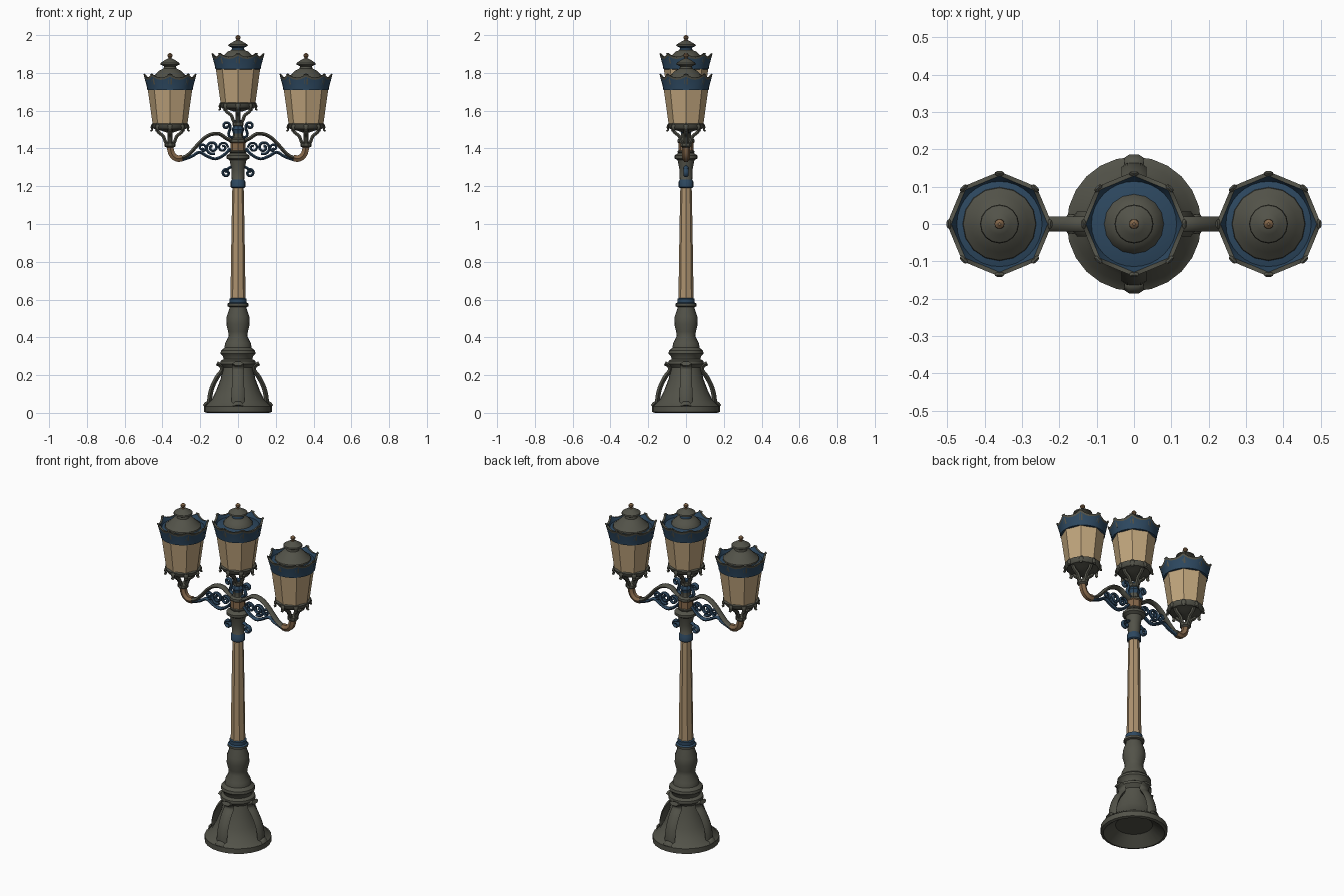
import bpy, bmesh
from math import sin, cos, pi, radians
from mathutils import Vector, Matrix

cube = bpy.data.objects.get("Cube")
if cube:
    bpy.data.objects.remove(cube, do_unlink=True)


def material(name, rgb):
    m = bpy.data.materials.new(name)
    m.use_nodes = True
    m.diffuse_color = (*rgb, 1)
    node = next(n for n in m.node_tree.nodes if n.type == 'BSDF_PRINCIPLED')
    node.inputs["Base Color"].default_value = (*rgb, 1)
    node.inputs["Roughness"].default_value = 0.7
    return m


MATS = {
    'g': material("dark_iron", (0.085, 0.085, 0.066)),
    'b': material("blue_paint", (0.026, 0.064, 0.115)),
    't': material("tan_column", (0.42, 0.29, 0.16)),
    'l': material("warm_glass", (0.52, 0.37, 0.2)),
    'o': material("old_copper", (0.23, 0.135, 0.068)),
}
KEYS = "gbtlo"


def finish(name, bm, loc, turn=0.0, angle=35):
    bmesh.ops.recalc_face_normals(bm, faces=bm.faces)
    me = bpy.data.meshes.new(name)
    bm.to_mesh(me)
    bm.free()
    for k in KEYS:
        me.materials.append(MATS[k])
    ob = bpy.data.objects.new(name, me)
    bpy.context.collection.objects.link(ob)
    ob.matrix_world = Matrix.Translation(loc) @ Matrix.Rotation(turn, 4, 'Z')
    bpy.ops.object.select_all(action='DESELECT')
    ob.select_set(True)
    bpy.context.view_layer.objects.active = ob
    bpy.ops.object.shade_smooth_by_angle(angle=radians(angle))
    return ob


def lathe(name, prof, mats, n=16, loc=(0, 0, 0), wave=None, angle=35):
    """Turn an (r, z) profile; mats holds one letter, or one per span."""
    bm = bmesh.new()
    rings = []
    for j, (r, z) in enumerate(prof):
        ring = []
        for i in range(n):
            a = 2 * pi * i / n
            dr, dz = wave(j, a) if wave else (0, 0)
            ring.append(bm.verts.new(((r + dr) * cos(a), (r + dr) * sin(a), z + dz)))
        rings.append(ring)
    for j in range(len(prof) - 1):
        key = mats[min(j, len(mats) - 1)]
        for i in range(n):
            k = (i + 1) % n
            f = bm.faces.new((rings[j][i], rings[j][k], rings[j + 1][k], rings[j + 1][i]))
            f.material_index = KEYS.index(key)
    for ring, key in ((rings[0], mats[0]), (rings[-1], mats[-1])):
        f = bm.faces.new(ring)
        f.material_index = KEYS.index(key)
    return finish(name, bm, loc, angle=angle)


def smooth_path(pts, steps=4):
    """Catmull-Rom through the points."""
    p = [Vector(q) for q in pts]
    p = [2 * p[0] - p[1]] + p + [2 * p[-1] - p[-2]]
    out = []
    for a, b, c, d in zip(p, p[1:], p[2:], p[3:]):
        for s in range(steps):
            t = s / steps
            out.append(0.5 * (2 * b + (c - a) * t + (2 * a - 5 * b + 4 * c - d) * t * t
                              + (3 * b - a - 3 * c + d) * t ** 3))
    return out + [p[-2]]


def strap(name, pts, mat, width, thick, turn=0.0, loc=(0, 0, 0), taper=1.0, sides=6):
    """Sweep an oval bar along an (r, z) path in the plane facing angle turn."""
    path = smooth_path(pts)
    bm = bmesh.new()
    rings = []
    last = len(path) - 1
    for i, p in enumerate(path):
        t = (path[min(i + 1, last)] - path[max(i - 1, 0)]).normalized()
        s = 1 + (taper - 1) * i / last
        ring = []
        for k in range(sides):
            a = 2 * pi * (k + 0.5) / sides
            o = thick * s * cos(a)
            ring.append(bm.verts.new((p.x - t.y * o, width * s * sin(a), p.y + t.x * o)))
        rings.append(ring)
    for r0, r1 in zip(rings, rings[1:]):
        for k in range(sides):
            m = (k + 1) % sides
            bm.faces.new((r0[k], r0[m], r1[m], r1[k]))
    bm.faces.new(rings[0])
    bm.faces.new(rings[-1])
    for f in bm.faces:
        f.material_index = KEYS.index(mat)
    return finish(name, bm, loc, turn, angle=50)


def spiral(cx, cz, r0, r1, start, sweep, n=9):
    """Points of a scroll curling from radius r0 to r1."""
    out = []
    for i in range(n):
        t = i / (n - 1)
        r, a = r0 + (r1 - r0) * t, radians(start + sweep * t)
        out.append((cx + r * cos(a), cz + r * sin(a)))
    return out


# Base: hollow plinth, bell and baluster
lathe("base_plinth", [(0.1, 0.05), (0.165, 0), (0.18, 0.005), (0.18, 0.035), (0.165, 0.045),
                      (0.158, 0.055), (0.14, 0.07), (0.115, 0.12), (0.092, 0.18),
                      (0.078, 0.24), (0.095, 0.26), (0.093, 0.275), (0.076, 0.285)], "g", 24)
lathe("base_baluster", [(0.075, 0.28), (0.08, 0.3), (0.093, 0.315), (0.09, 0.33), (0.072, 0.345),
                        (0.068, 0.37), (0.05, 0.405), (0.052, 0.43), (0.062, 0.47),
                        (0.06, 0.51), (0.046, 0.55), (0.044, 0.565)], "g", 16)
lathe("base_collar", [(0.045, 0.56), (0.056, 0.565), (0.056, 0.578), (0.046, 0.584),
                      (0.046, 0.604), (0.038, 0.608)], "ggbbb", 16)
for q in range(4):
    turn = q * pi / 2
    strap("base_buttress", [(0.112, 0.262), (0.09, 0.25), (0.085, 0.225), (0.11, 0.19),
                            (0.135, 0.14), (0.148, 0.09), (0.152, 0.04)],
          'g', 0.03, 0.013, turn, taper=1.15)
    strap("buttress_toe", [(0.14, 0.045), (0.165, 0.05), (0.177, 0.035)], 'g', 0.026, 0.012, turn)

# Column shaft and capital
lathe("column_shaft", [(0.04, 0.6), (0.038, 0.75), (0.034, 1.0), (0.03, 1.2)], "t", 8, angle=20)
lathe("column_capital", [(0.032, 1.19), (0.039, 1.195), (0.039, 1.225), (0.033, 1.235),
                         (0.035, 1.29), (0.042, 1.325), (0.045, 1.338), (0.062, 1.348),
                         (0.062, 1.362), (0.042, 1.375)], "bbbggggggg", 16)
lathe("arm_hub", [(0.036, 1.37), (0.045, 1.38), (0.045, 1.385), (0.041, 1.39), (0.041, 1.43),
                  (0.046, 1.435), (0.044, 1.447), (0.03, 1.455), (0.026, 1.48), (0.034, 1.5),
                  (0.024, 1.52), (0.02, 1.55)], "gggoogggbbb", 8)

# Scrolled bracket arms, one on each side
for side, turn in (("left", 0), ("right", pi)):
    strap(side + "_arm", [(0.035, 1.44), (0.065, 1.455), (0.1, 1.477), (0.15, 1.472), (0.195, 1.44),
                          (0.235, 1.395), (0.27, 1.362), (0.31, 1.346)], 'g', 0.02, 0.011, turn)
    strap(side + "_arm_elbow", [(0.295, 1.348), (0.325, 1.348), (0.35, 1.37), (0.36, 1.41),
                                (0.36, 1.43)], 'o', 0.02, 0.02, turn)
    strap(side + "_lower_scroll", [(0.04, 1.4), (0.075, 1.365), (0.12, 1.345), (0.165, 1.36),
                                   (0.205, 1.38), (0.245, 1.358), (0.3, 1.338)],
          'b', 0.013, 0.009, turn)
    strap(side + "_large_curl", spiral(0.135, 1.405, 0.036, 0.008, 250, 560, 14),
          'b', 0.011, 0.008, turn)
    strap(side + "_inner_curl", spiral(0.08, 1.405, 0.028, 0.007, 180, -480, 12),
          'b', 0.01, 0.007, turn)
    strap(side + "_outer_curl", spiral(0.19, 1.405, 0.022, 0.006, 270, -430, 11),
          'b', 0.01, 0.007, turn)
    strap(side + "_upper_curl", [(0.025, 1.455), (0.05, 1.47), (0.042, 1.505)]
          + spiral(0.062, 1.52, 0.02, 0.007, 180, -380, 9), 'b', 0.012, 0.008, turn)
    strap(side + "_capital_curl", [(0.03, 1.305), (0.05, 1.295)]
          + spiral(0.062, 1.27, 0.022, 0.007, 110, -450, 10), 'b', 0.012, 0.008, turn)


def crown_wave(j, a):
    """Lift and flare the crown rim at its eight corners."""
    lift = (0.5 + 0.5 * cos(8 * a)) ** 2
    if j in (3, 4, 5):
        return 0.01 * lift, 0.017 * lift
    return 0, 0


def lantern(name, x, z, roof, neck):
    loc = (x, 0, z)
    # Glass and its bottom tray
    lathe(name + "_glass", [(0.088, 0), (0.092, 0.004), (0.118, 0.19)], "l", 8, loc, angle=20)
    lathe(name + "_tray", [(0.02, -0.04), (0.05, -0.03), (0.085, -0.022), (0.095, -0.01),
                           (0.098, 0.004), (0.088, 0.008)], "g", 16, loc)
    # Flared crown with a blue band and an inner gutter
    lathe(name + "_crown", [(0.105, 0.183), (0.12, 0.185), (0.122, 0.2), (0.127, 0.238),
                            (0.13, 0.25), (0.119, 0.25), (0.114, 0.238), (0.07, 0.25)],
          "bbbggbb", 32, loc, crown_wave)
    # Domed roof, vented neck, cap and finial
    dome = 0.1 if neck == 'g' else 0.085
    lathe(name + "_roof", [(dome, 0.235), (dome * 0.97, 0.25 * roof), (0.076, 0.268 * roof),
                           (0.056, 0.288 * roof), (0.034, 0.298 * roof), (0.032, 0.31 * roof),
                           (0.052, 0.32 * roof), (0.05, 0.328 * roof), (0.028, 0.342 * roof),
                           (0.014, 0.35 * roof)], "gggg" + neck + neck + "gggg", 16, loc)
    lathe(name + "_finial", [(0.012, 0.345 * roof), (0.008, 0.355 * roof), (0.014, 0.364 * roof),
                             (0.013, 0.372 * roof), (0.004, 0.38 * roof)], "o", 8, loc)
    for k in range(8):
        turn = k * pi / 4
        strap(name + "_crown_leaf", [(0.12, 0.215), (0.127, 0.238), (0.132, 0.26), (0.139, 0.268)],
              'g', 0.016, 0.006, turn, loc, 0.7)
        strap(name + "_tray_foot", [(0.088, 0.006), (0.097, -0.01), (0.094, -0.026),
                                    (0.103, -0.032)], 'g', 0.013, 0.007, turn, loc, 0.7)
    # Four curved legs meeting at a socket
    for k in range(4):
        strap(name + "_leg", [(0.07, -0.02), (0.06, -0.04), (0.036, -0.06), (0.026, -0.085),
                              (0.012, -0.112)], 'g', 0.012, 0.01, k * pi / 2, loc)
    lathe(name + "_socket", [(0.02, -0.12), (0.03, -0.113), (0.03, -0.098), (0.015, -0.09)],
          "g", 10, loc)


lantern("centre_lantern", 0, 1.635, 0.961, 'b')
lantern("left_lantern", 0.36, 1.525, 1.0, 'g')
lantern("right_lantern", -0.36, 1.525, 1.0, 'g')
